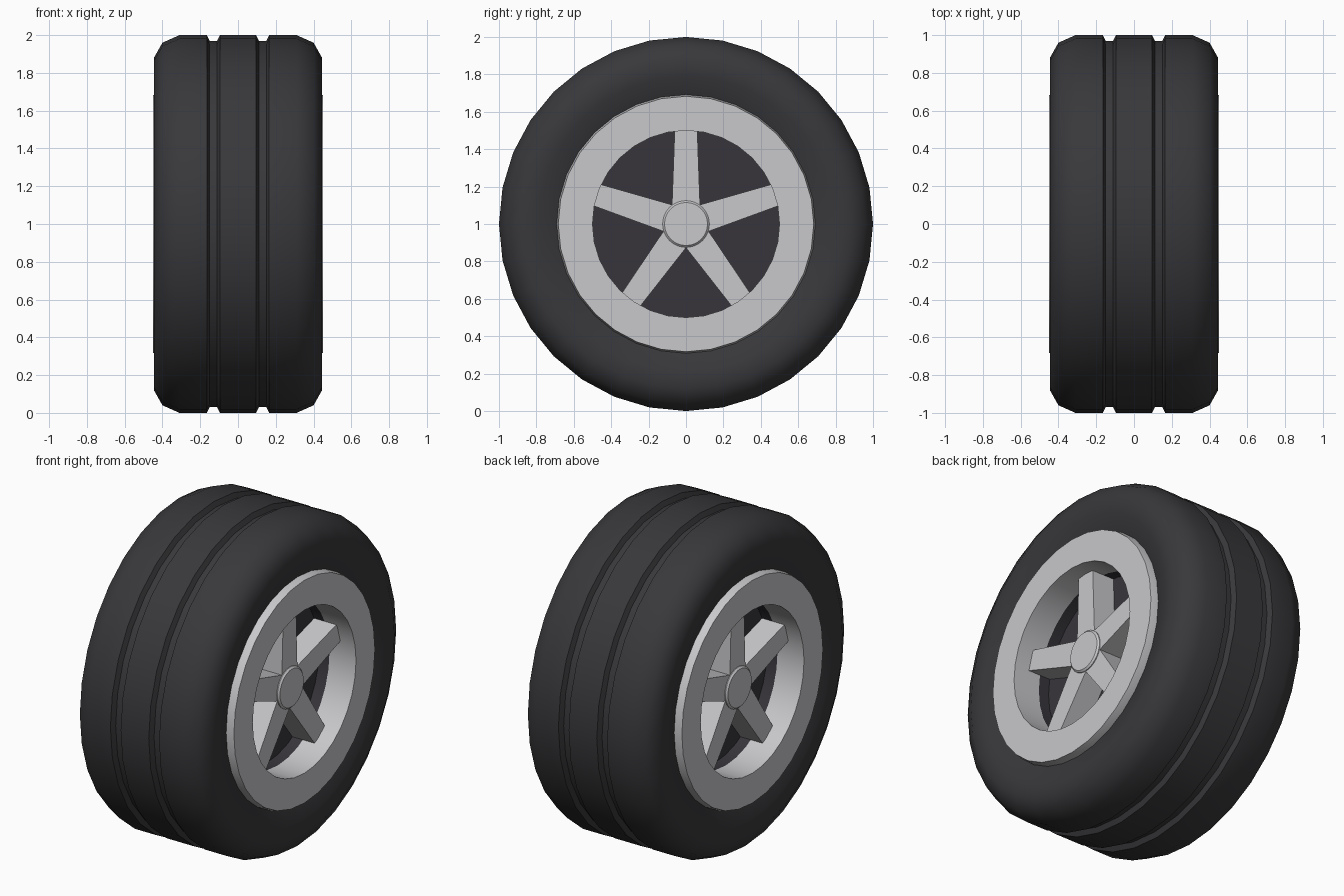
import bpy
import bmesh
import math
from mathutils import Matrix, Vector

cube = bpy.data.objects.get("Cube")
if cube:
    bpy.data.objects.remove(cube, do_unlink=True)

SEGMENTS = 32
SPOKES = 5
AXLE = Vector((0, 0, 1))


def make_material(name, color):
    mat = bpy.data.materials.new(name)
    mat.use_nodes = True
    rgba = (*color, 1)
    mat.diffuse_color = rgba
    mat.node_tree.nodes["Principled BSDF"].inputs["Base Color"].default_value = rgba
    return mat


rubber = make_material("dark_rubber", (0.04, 0.04, 0.044))
backing = make_material("dark_backing", (0.039, 0.036, 0.044))
silver = make_material("silver_metal", (0.58, 0.58, 0.6))


def finish(name, bm, mat, angle):
    bmesh.ops.remove_doubles(bm, verts=bm.verts[:], dist=0.0005)
    bmesh.ops.recalc_face_normals(bm, faces=bm.faces[:])
    mesh = bpy.data.meshes.new(name)
    bm.to_mesh(mesh)
    bm.free()
    mesh.materials.append(mat)
    obj = bpy.data.objects.new(name, mesh)
    obj.location = AXLE
    bpy.context.collection.objects.link(obj)
    bpy.ops.object.select_all(action="DESELECT")
    obj.select_set(True)
    bpy.context.view_layer.objects.active = obj
    bpy.ops.object.shade_smooth_by_angle(angle=math.radians(angle))
    return obj


def lathe(name, profile, mat, angle=30, closed=True):
    """Turn a profile of (x, radius) points around the axle."""
    bm = bmesh.new()
    verts = [bm.verts.new((x, 0, r)) for x, r in profile]
    edges = [bm.edges.new(pair) for pair in zip(verts, verts[1:])]
    if closed:
        edges.append(bm.edges.new((verts[-1], verts[0])))
    bmesh.ops.spin(bm, geom=verts + edges, cent=(0, 0, 0), axis=(1, 0, 0),
                   angle=math.tau, steps=SEGMENTS, use_duplicate=False)
    return finish(name, bm, mat, angle)


def mirrored(half):
    return half + [(-x, r) for x, r in reversed(half)]


# Tyre with two tread grooves and rounded shoulders
tyre_half = [(0.36, 0.6), (0.40, 0.68), (0.437, 0.79), (0.445, 0.88),
             (0.40, 0.96), (0.31, 1.0), (0.165, 1.0), (0.15, 0.97),
             (0.11, 0.97), (0.095, 1.0)]
lathe("tyre", mirrored(tyre_half), rubber, angle=42)

# Dark core that closes the wheel behind the spokes
core_half = [(0.2, 0), (0.2, 0.5), (0.27, 0.5), (0.27, 0.66)]
lathe("wheel_core", mirrored(core_half), backing, closed=False)


def make_spokes(name, side):
    """Five tapered bars around the axle, the first pointing up."""
    bm = bmesh.new()
    for i in range(SPOKES):
        bar = bmesh.ops.create_cube(bm, size=1)["verts"]
        for v in bar:
            outer = v.co.z > 0
            v.co.y = math.copysign(0.06 if outer else 0.077, v.co.y)
            v.co.z = 0.51 if outer else 0.04
            v.co.x = side * (0.35 if v.co.x > 0 else 0.19)
        turn = Matrix.Rotation(i * math.tau / SPOKES, 3, "X")
        bmesh.ops.rotate(bm, verts=bar, cent=(0, 0, 0), matrix=turn)
    return finish(name, bm, silver, 20)


# Rim, spokes and hub cap on each side
for label, side in (("left", 1), ("right", -1)):
    rim = [(0.45, 0.5), (0.45, 0.683), (0.40, 0.692), (0.27, 0.692), (0.27, 0.5)]
    lathe(label + "_rim", [(side * x, r) for x, r in rim], silver)
    make_spokes(label + "_spokes", side)
    hub = [(0.365, 0), (0.365, 0.115), (0.355, 0.125), (0.2, 0.125), (0.2, 0)]
    lathe(label + "_hub_cap", [(side * x, r) for x, r in hub], silver, closed=False)
